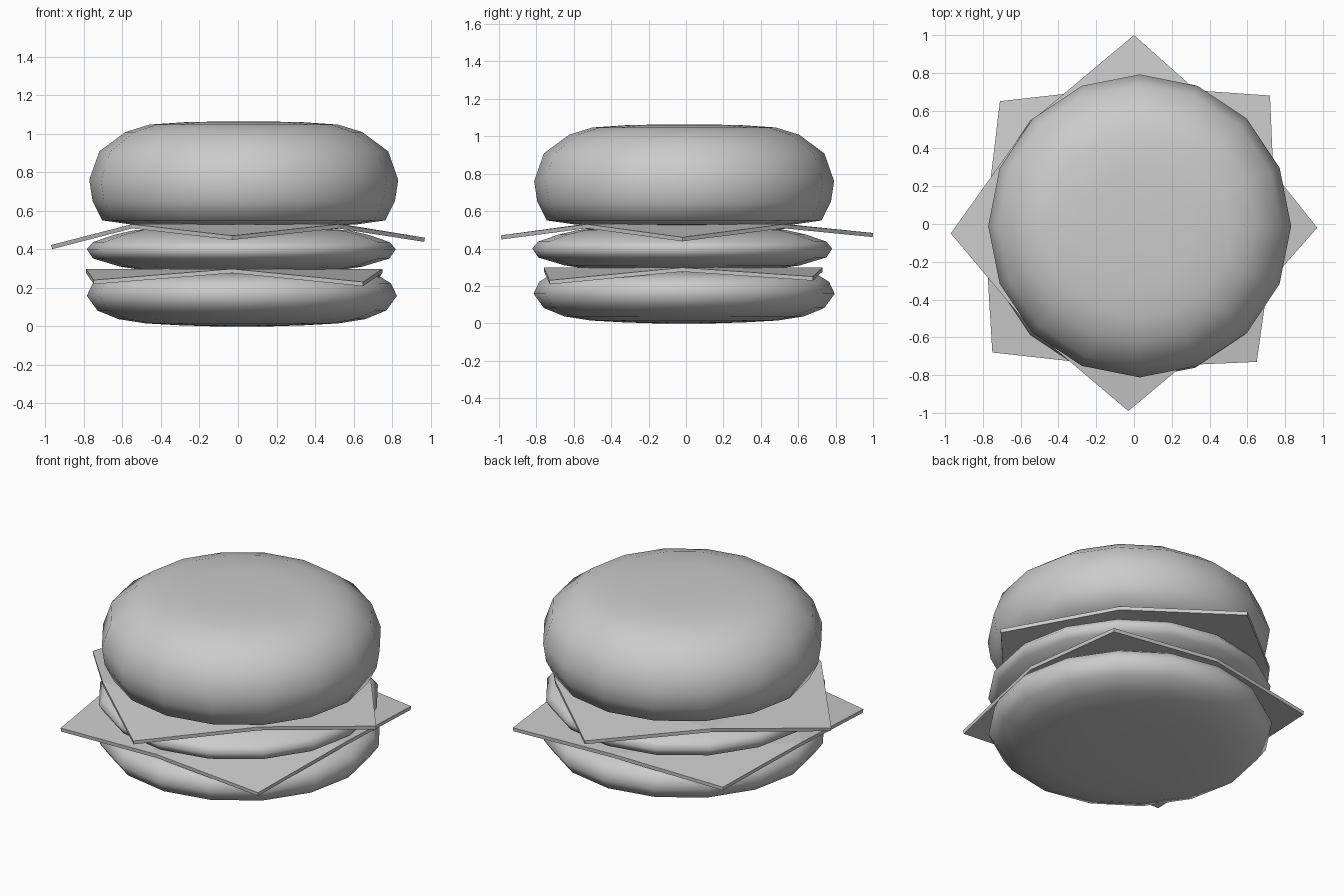
import bpy, bmesh, math

cube = bpy.data.objects.get("Cube")
if cube:
    bpy.data.objects.remove(cube, do_unlink=True)

grey = bpy.data.materials.new("plain grey")
grey.use_nodes = True
colour = (0.6, 0.6, 0.6, 1)
grey.diffuse_color = colour
grey.node_tree.nodes["Principled BSDF"].inputs["Base Color"].default_value = colour


def add_object(name, bm):
    bmesh.ops.recalc_face_normals(bm, faces=bm.faces)
    mesh = bpy.data.meshes.new(name)
    bm.to_mesh(mesh)
    bm.free()
    mesh.materials.append(grey)
    obj = bpy.data.objects.new(name, mesh)
    bpy.context.collection.objects.link(obj)
    return obj


def round_layer(name, centre, profile, sides=16):
    """Turn a (radius, height) profile around a vertical axis, with capped ends."""
    bm = bmesh.new()
    rings = []
    for r, z in profile:
        angles = [math.tau * i / sides for i in range(sides)]
        rings.append([bm.verts.new((centre[0] + r * math.cos(a),
                                    centre[1] + r * math.sin(a), z)) for a in angles])
    for low, high in zip(rings, rings[1:]):
        for i in range(sides):
            j = (i + 1) % sides
            bm.faces.new((low[i], low[j], high[j], high[i]))
    bm.faces.new(rings[0])
    bm.faces.new(rings[-1])
    for face in bm.faces:
        face.smooth = True
    return add_object(name, bm)


def thin_slice(name, corners, mids, flat_z, thickness=0.022):
    """Square slice whose corners droop from a flat middle; heights are the top side."""
    bm = bmesh.new()
    middle = [bm.verts.new((x, y, flat_z)) for x, y in mids]
    tips = [bm.verts.new(c) for c in corners]
    bm.faces.new(middle)
    for i in range(4):
        bm.faces.new((middle[i], tips[i], middle[(i + 1) % 4]))
    obj = add_object(name, bm)
    solid = obj.modifiers.new("thickness", "SOLIDIFY")
    solid.thickness = thickness
    solid.offset = -1
    return obj


# Bottom bun
round_layer("bottom_bun", (0.02, -0.01), [
    (0.16, 0.0), (0.32, 0.005), (0.5, 0.015), (0.64, 0.037), (0.75, 0.082),
    (0.805, 0.158), (0.775, 0.222), (0.72, 0.256), (0.6, 0.274), (0.3, 0.28)])

# Lower slice, corners on the diagonals, counter-clockwise from back right
thin_slice("lower_slice",
           [(0.72, 0.68, 0.25), (-0.71, 0.65, 0.25), (-0.75, -0.68, 0.24), (0.65, -0.73, 0.23)],
           [(0.75, -0.02), (0.0, 0.73), (-0.79, -0.02), (-0.03, -0.76)], 0.298)

# Patty
round_layer("patty", (0.017, -0.02), [
    (0.3, 0.28), (0.48, 0.287), (0.63, 0.31), (0.77, 0.352), (0.802, 0.4),
    (0.77, 0.437), (0.66, 0.475), (0.55, 0.5), (0.3, 0.508)])

# Upper slice, corners on the axes
thin_slice("upper_slice",
           [(0.97, -0.02, 0.46), (0.0, 1.0, 0.483), (-0.97, -0.05, 0.422), (-0.03, -0.99, 0.47)],
           [(0.52, -0.53), (0.54, 0.52), (-0.55, 0.54), (-0.55, -0.55)], 0.53)

# Top bun
round_layer("top_bun", (0.03, -0.01), [
    (0.3, 0.52), (0.58, 0.528), (0.735, 0.55), (0.785, 0.65), (0.802, 0.76),
    (0.75, 0.908), (0.615, 1.008), (0.49, 1.047), (0.3, 1.06), (0.12, 1.063)])
